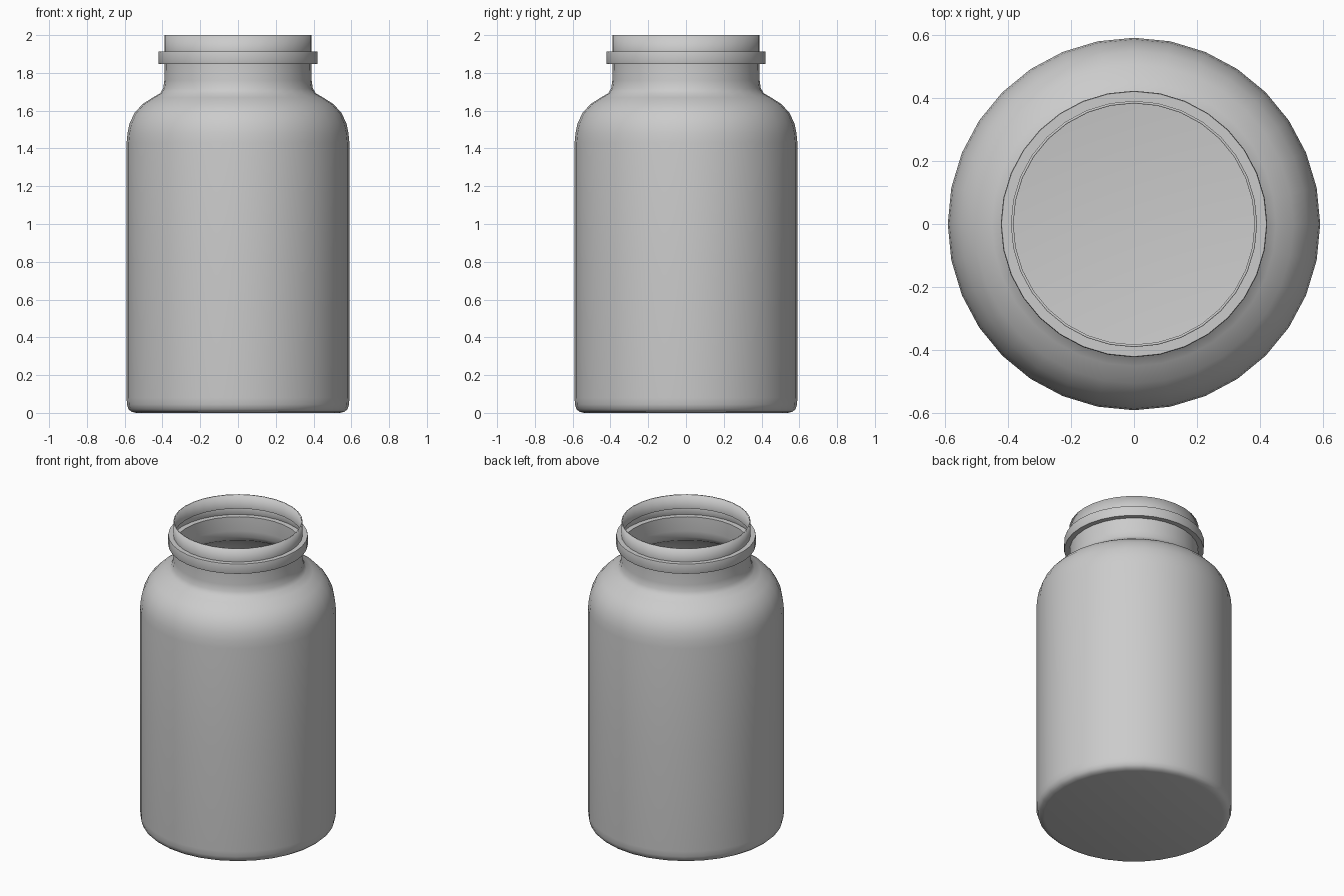
import bpy, bmesh, math

if "Cube" in bpy.data.objects:
    bpy.data.objects.remove(bpy.data.objects["Cube"])

SIDES = 32
WALL = 0.008

# Outer profile of the jar, (radius, height) from base to rim
PROFILE = [
    (0.540, 0.000), (0.564, 0.006), (0.580, 0.020), (0.588, 0.045), (0.590, 0.080),
    (0.590, 0.76), (0.590, 1.430), (0.585, 1.480), (0.575, 1.530), (0.548, 1.588),
    (0.505, 1.635), (0.450, 1.670), (0.412, 1.692), (0.396, 1.718), (0.390, 1.760),
    (0.388, 1.848),
    (0.420, 1.848), (0.422, 1.855), (0.422, 1.906), (0.420, 1.913),  # collar bead
    (0.390, 1.913), (0.390, 2.000),
]

grey = bpy.data.materials.new("light grey")
grey.diffuse_color = (0.6, 0.6, 0.6, 1)
grey.use_nodes = True
grey.node_tree.nodes["Principled BSDF"].inputs["Base Color"].default_value = grey.diffuse_color


def lathe(name, profile):
    """Spin a profile round z, closing its first ring with a flat face."""
    bm = bmesh.new()
    rings = []
    for r, z in profile:
        rings.append([bm.verts.new((r * math.cos(2 * math.pi * i / SIDES),
                                    r * math.sin(2 * math.pi * i / SIDES), z))
                      for i in range(SIDES)])
    bm.faces.new(rings[0][::-1])
    for low, high in zip(rings, rings[1:]):
        for i in range(SIDES):
            j = (i + 1) % SIDES
            bm.faces.new((low[i], low[j], high[j], high[i]))
    mesh = bpy.data.meshes.new(name)
    bm.to_mesh(mesh)
    bm.free()
    obj = bpy.data.objects.new(name, mesh)
    bpy.context.collection.objects.link(obj)
    mesh.materials.append(grey)
    return obj


# Open, hollow jar with a thin wall
jar = lathe("jar", PROFILE)
bpy.context.view_layer.objects.active = jar
jar.select_set(True)
bpy.ops.object.shade_smooth_by_angle(angle=math.radians(40))
wall = jar.modifiers.new("wall", 'SOLIDIFY')
wall.thickness = WALL
wall.offset = -1
